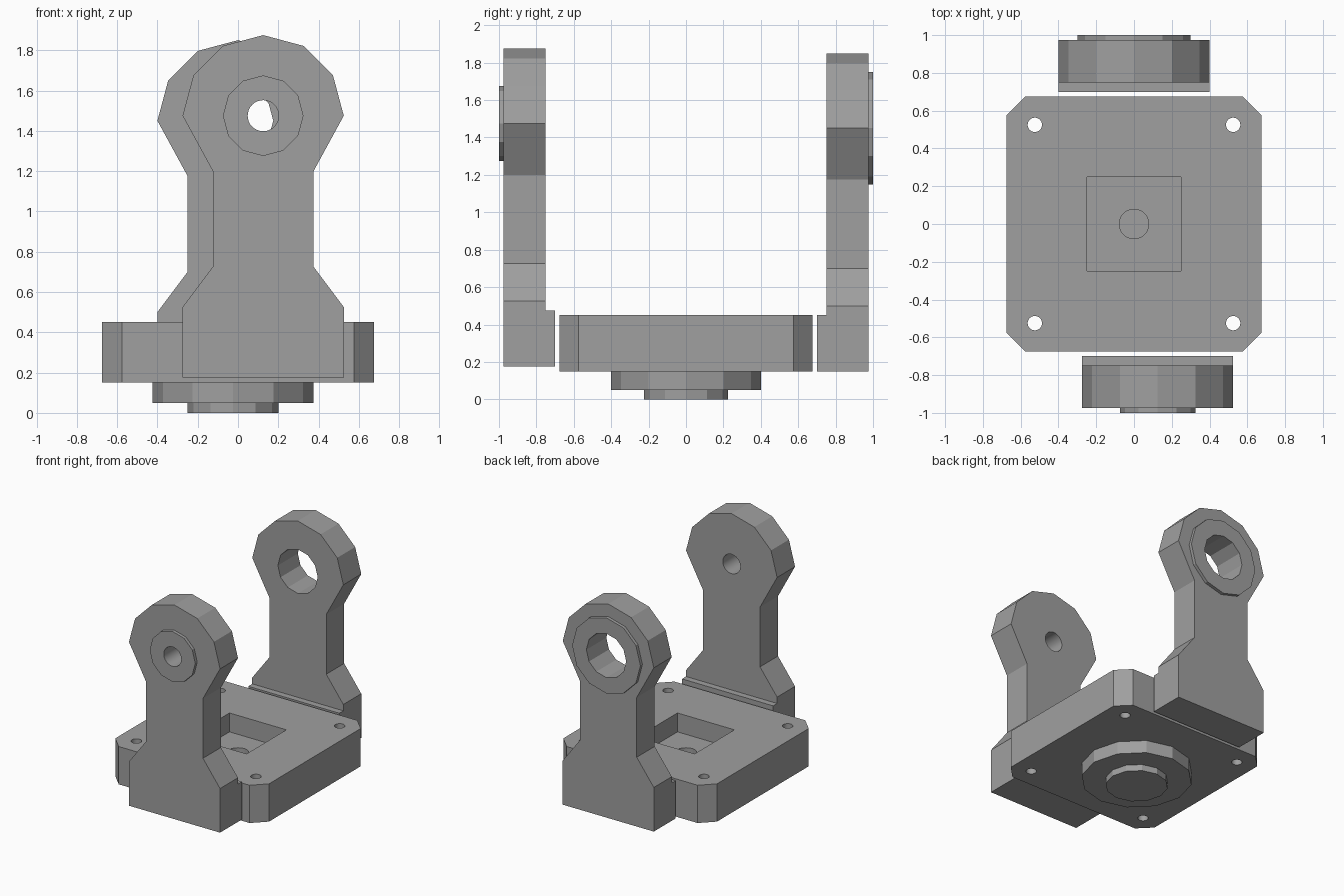
import bpy, bmesh
from math import cos, sin, tau

cube = bpy.data.objects.get("Cube")
if cube:
    bpy.data.objects.remove(cube, do_unlink=True)

grey = bpy.data.materials.new("mid_grey")
grey.use_nodes = True
COLOUR = (0.35, 0.35, 0.35, 1)
grey.diffuse_color = COLOUR
grey.node_tree.nodes["Principled BSDF"].inputs["Base Color"].default_value = COLOUR


def circle(cx, cy, r, sides=12):
    return [(cx + r * cos(tau * i / sides), cy + r * sin(tau * i / sides)) for i in range(sides)]


def rect(x0, y0, x1, y1):
    return [(x0, y0), (x1, y0), (x1, y1), (x0, y1)]


def prism(name, outline, lo, hi, axis="Z"):
    """Extrude a flat outline along z, or along y when the outline is in x, z."""
    place = (lambda u, v, w: (u, v, w)) if axis == "Z" else (lambda u, v, w: (u, w, v))
    bm = bmesh.new()
    low = [bm.verts.new(place(u, v, lo)) for u, v in outline]
    high = [bm.verts.new(place(u, v, hi)) for u, v in outline]
    bm.faces.new(low)
    bm.faces.new(high)
    for i in range(len(low)):
        j = (i + 1) % len(low)
        bm.faces.new((low[i], low[j], high[j], high[i]))
    bmesh.ops.recalc_face_normals(bm, faces=bm.faces)
    mesh = bpy.data.meshes.new(name)
    bm.to_mesh(mesh)
    bm.free()
    mesh.materials.append(grey)
    ob = bpy.data.objects.new(name, mesh)
    bpy.context.collection.objects.link(ob)
    return ob


def combine(ob, other, operation="DIFFERENCE"):
    """Apply a boolean and discard the helper object."""
    mod = ob.modifiers.new("boolean", "BOOLEAN")
    mod.operation, mod.solver, mod.object = operation, "EXACT", other
    bpy.context.view_layer.objects.active = ob
    bpy.ops.object.modifier_apply(modifier=mod.name)
    bpy.data.objects.remove(other, do_unlink=True)


def smooth_round(ob):
    bpy.ops.object.select_all(action="DESELECT")
    ob.select_set(True)
    bpy.context.view_layer.objects.active = ob
    bpy.ops.object.shade_smooth_by_angle(angle=0.3)


# Base plate: clipped corners, square pocket, centre hole and corner bolt holes
S, C = 0.675, 0.575
half = [(S, -C), (S, C), (C, S), (-C, S)]
plate = prism("base_plate", half + [(-x, -y) for x, y in half], 0.15, 0.45)
combine(plate, prism("pocket_cutter", rect(-0.25, -0.25, 0.25, 0.25), 0.3, 0.6))
combine(plate, prism("centre_cutter", circle(0, 0, 0.078, 32), 0.05, 0.4))
for sx in (-1, 1):
    for sy in (-1, 1):
        combine(plate, prism("bolt_cutter", circle(sx * 0.525, sy * 0.525, 0.038, 32), 0, 0.6))
smooth_round(plate)

# Stepped pivot under the plate
prism("pivot_upper_disc", circle(-0.025, 0, 0.4), 0.05, 0.15)
prism("pivot_lower_disc", circle(-0.025, 0, 0.225), 0, 0.05)


def arm(name, side, cx, z, boss_radius, hole_radius, hole_sides):
    """Upright arm with a waisted shank, round head, inner foot lip and outer boss."""
    right = [(0.4, 0.15), (0.4, 0.5), (0.25, 0.7), (0.25, 1.175)]
    head = circle(0, 1.45, 0.4)[:7]
    outline = right + head + [(-x, h) for x, h in reversed(right)]
    body = prism(name, [(cx + x, z + h) for x, h in outline], side * 0.75, side * 0.975, "Y")
    foot = rect(cx - 0.4, z + 0.15, cx + 0.4, z + 0.45)
    combine(body, prism("foot", foot, side * 0.7, side * 0.8, "Y"), "UNION")
    boss = prism(name + "_boss", circle(cx, z + 1.45, boss_radius), side * 0.975, side, "Y")
    for part in (body, boss):
        hole = circle(cx, z + 1.45, hole_radius, hole_sides)
        combine(part, prism("hole_cutter", hole, side * 0.6, side * 1.2, "Y"))
        smooth_round(part)


arm("front_arm", -1, 0.125, 0.025, 0.2, 0.077, 32)
arm("back_arm", 1, 0, 0, 0.3, 0.175, 12)
